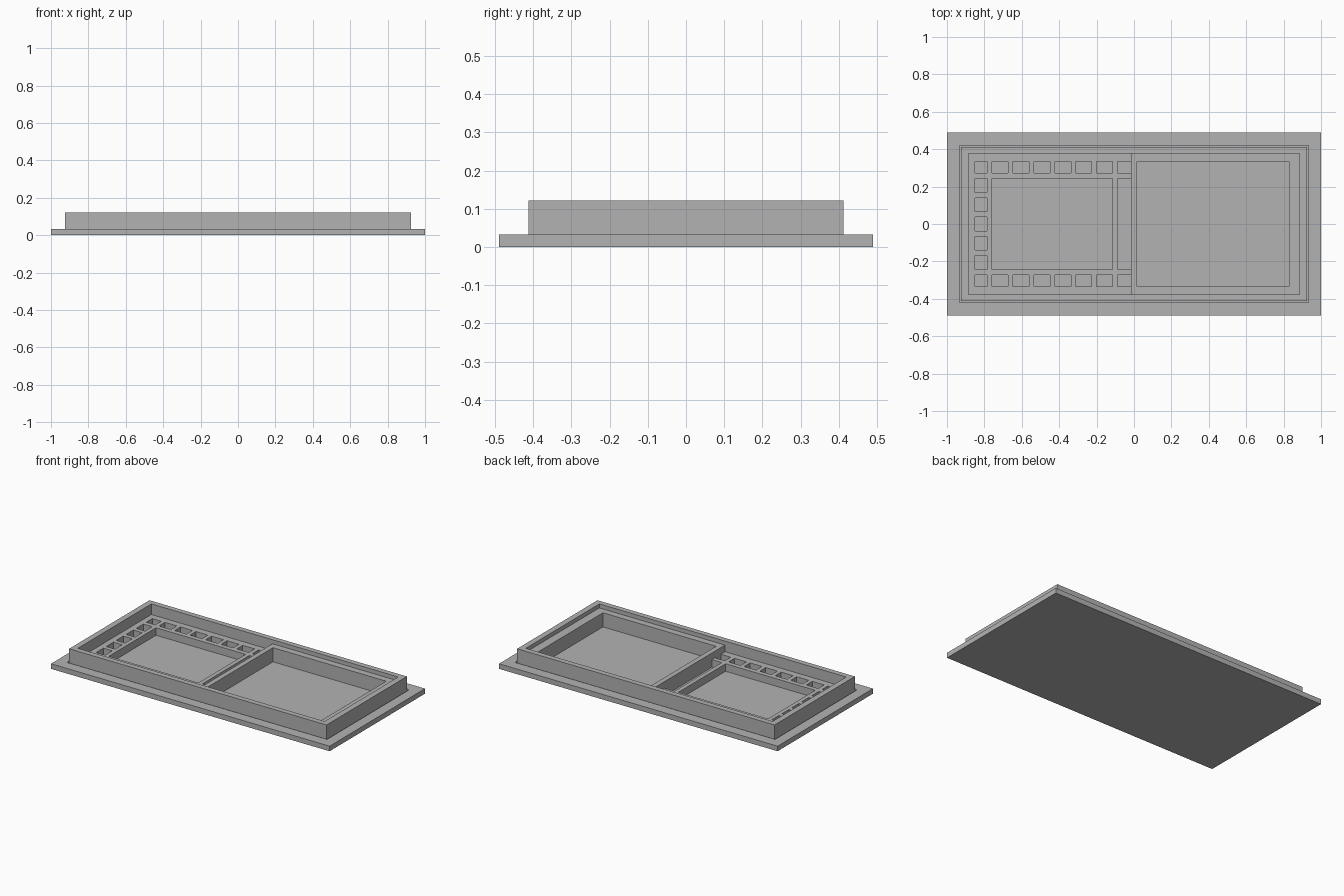
import bpy
import bmesh

if "Cube" in bpy.data.objects:
    bpy.data.objects.remove(bpy.data.objects["Cube"])

grey = bpy.data.materials.new("plain grey")
grey.diffuse_color = (0.45, 0.45, 0.45, 1)
grey.use_nodes = True
grey.node_tree.nodes["Principled BSDF"].inputs["Base Color"].default_value = grey.diffuse_color

FLOOR = 0.003    # thin bottom sheet
FLANGE = 0.033   # top of the outer flange
LEDGE = 0.052    # top of the ribbed left insert
BLOCK = 0.095    # top of the plain right insert
RIM = 0.121      # top of the surrounding wall


def plate(name, outer, holes, z0, z1):
    """Plate (x0, y0, x1, y1) with rectangular through-holes."""
    rects = [outer] + holes
    xs = sorted({round(r[i], 4) for r in rects for i in (0, 2)})
    ys = sorted({round(r[i], 4) for r in rects for i in (1, 3)})
    bm = bmesh.new()
    verts = {}

    def vert(x, y):
        if (x, y) not in verts:
            verts[x, y] = bm.verts.new((x, y, z0))
        return verts[x, y]

    for xa, xb in zip(xs, xs[1:]):
        for ya, yb in zip(ys, ys[1:]):
            cx, cy = (xa + xb) / 2, (ya + yb) / 2
            if any(h[0] < cx < h[2] and h[1] < cy < h[3] for h in holes):
                continue
            bm.faces.new((vert(xa, ya), vert(xb, ya), vert(xb, yb), vert(xa, yb)))
    ext = bmesh.ops.extrude_face_region(bm, geom=bm.faces[:], use_keep_orig=True)
    top = [g for g in ext["geom"] if isinstance(g, bmesh.types.BMVert)]
    bmesh.ops.translate(bm, verts=top, vec=(0, 0, z1 - z0))
    bmesh.ops.recalc_face_normals(bm, faces=bm.faces[:])
    mesh = bpy.data.meshes.new(name)
    bm.to_mesh(mesh)
    bm.free()
    mesh.materials.append(grey)
    obj = bpy.data.objects.new(name, mesh)
    bpy.context.collection.objects.link(obj)
    return obj


def centred(hx, hy):
    return (-hx, -hy, hx, hy)


# Bottom sheet, flange with a narrow groove, and the raised wall
plate("floor_sheet", centred(1, 0.489), [], 0, FLOOR)
plate("flange", centred(1, 0.489), [centred(0.933, 0.42)], FLOOR, FLANGE)
plate("wall", centred(0.924, 0.412), [centred(0.886, 0.377)], FLOOR, RIM)

# Right insert: a tall frame around one big pocket
plate("right_insert", (-0.016, -0.377, 0.886, 0.377),
      [(0.017, -0.334, 0.83, 0.334)], FLOOR, BLOCK)

# Left insert: central tray, end slot and a border of small cells
holes = [(-0.758, -0.242, -0.115, 0.242), (-0.087, -0.242, -0.016, 0.242)]
for i in range(5):
    y = -0.242 + i * 0.1025
    holes.append((-0.849, y, -0.785, y + 0.074))
columns = [(-0.849, -0.785), (-0.087, -0.016)]
columns += [(-0.758 + i * 0.1115, -0.758 + i * 0.1115 + 0.0855) for i in range(6)]
for a, b in columns:
    holes += [(a, 0.273, b, 0.334), (a, -0.334, b, -0.273)]
plate("left_insert", (-0.886, -0.377, -0.016, 0.377), holes, FLOOR, LEDGE)
